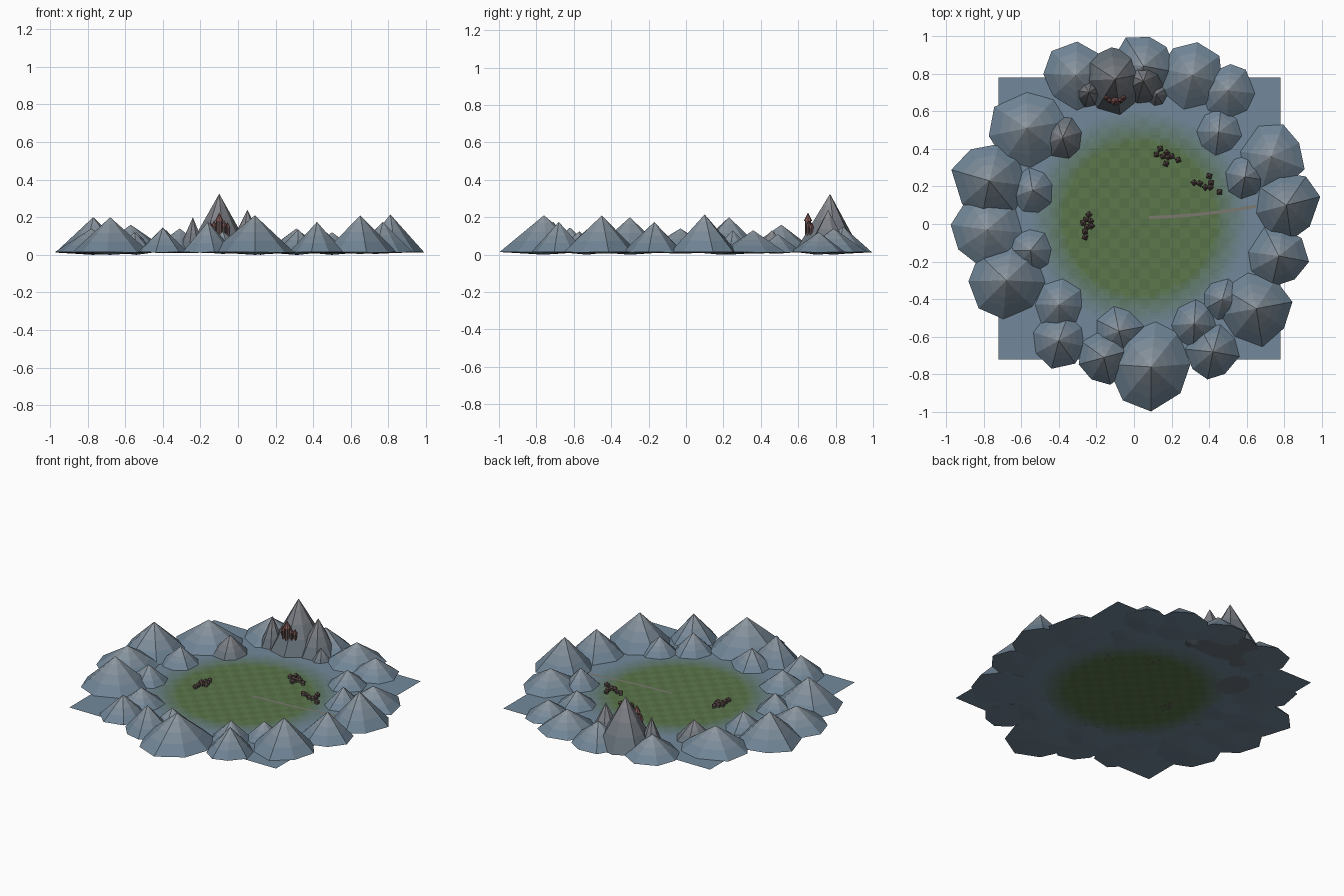
import bpy, bmesh, math, random
from mathutils import Vector, Matrix

if "Cube" in bpy.data.objects:
    bpy.data.objects.remove(bpy.data.objects["Cube"])

random.seed(4)
GROUND = 0.014


def mat(name, rgb):
    m = bpy.data.materials.get(name) or bpy.data.materials.new(name)
    m.diffuse_color = (*rgb, 1)
    m.use_nodes = True
    m.node_tree.nodes["Principled BSDF"].inputs["Base Color"].default_value = m.diffuse_color
    return m


def lerp(a, b, t):
    return tuple(p + (q - p) * t for p, q in zip(a, b))


def finish(bm, name, mats):
    me = bpy.data.meshes.new(name)
    bmesh.ops.recalc_face_normals(bm, faces=bm.faces)
    bm.to_mesh(me)
    bm.free()
    for m in mats:
        me.materials.append(m)
    ob = bpy.data.objects.new(name, me)
    bpy.context.collection.objects.link(ob)
    return ob


# Meadow: square sheet, green in the middle fading to blue-grey, faint checks
BLUE, GREEN = (0.17, 0.25, 0.33), (0.11, 0.19, 0.075)
LEVELS = 10
meadow_mats = []
for tone in (1.0, 0.87):
    for i in range(LEVELS):
        c = lerp(GREEN, BLUE, i / (LEVELS - 1))
        k = tone + (1 - tone) * i / (LEVELS - 1)
        meadow_mats.append(mat(f"meadow_{tone}_{i}", tuple(v * k for v in c)))
bm = bmesh.new()
bmesh.ops.create_grid(bm, x_segments=84, y_segments=84, size=0.75,
                      matrix=Matrix.Translation((0.03, 0.03, GROUND)))
for f in bm.faces:
    c = f.calc_center_median()
    d = math.hypot(c.x - 0.03, c.y - 0.03)
    t = min(max((d - 0.40) / 0.18, 0), 1)
    check = (math.floor((c.x + 2) / 0.0536) + math.floor((c.y + 2) / 0.0536)) % 2
    f.material_index = round(t * (LEVELS - 1)) + LEVELS * check
me_ground = finish(bm, "meadow", meadow_mats)


# Mountains: irregular low-poly cones, colour bands from foot to peak
def mountain(name, x, y, r, h, foot, peak, sides):
    bm = bmesh.new()
    bands = (0.0, 0.3, 0.55, 0.8)
    phase = -math.pi / 2 + (0 if r > 0.21 else random.uniform(-0.3, 0.3))
    rim = []
    for i in range(sides):
        a = phase + math.tau * i / sides + (random.uniform(-0.12, 0.12) if i else 0)
        k = r * (random.uniform(0.9, 1.06) if i else 1.03)
        px = min(max(x + k * math.cos(a), -0.99), 0.99)
        py = min(max(y + k * math.sin(a), -1.0), 1.0)
        rim.append(Vector((px, py, GROUND + random.uniform(-0.002, 0.002))))
    tip = Vector((x, y, h))
    rings = [[bm.verts.new(p.lerp(tip, t)) for p in rim] for t in bands]
    apex = bm.verts.new(tip)
    bottom = bm.verts.new((x, y, random.choice((0.0, 0.005, 0.01))))
    for i in range(sides):
        j = (i + 1) % sides
        for b in range(len(bands) - 1):
            f = bm.faces.new((rings[b][i], rings[b][j], rings[b + 1][j], rings[b + 1][i]))
            f.material_index = b
        bm.faces.new((rings[-1][i], rings[-1][j], apex)).material_index = len(bands) - 1
        bm.faces.new((rings[0][j], rings[0][i], bottom))
    mats = [mat(f"{name.split('_')[0]}_band_{b}", lerp(foot, peak, b / 3)) for b in range(4)]
    finish(bm, name, mats)


# x, y, radius, peak height
MOUNTAINS = [
    (0.05, 0.84, 0.17, 0.15), (0.31, 0.79, 0.18, 0.14), (0.50, 0.71, 0.145, 0.12),
    (0.45, 0.49, 0.125, 0.11), (0.73, 0.36, 0.18, 0.13), (0.59, 0.25, 0.115, 0.13),
    (0.81, 0.10, 0.18, 0.215), (0.77, -0.17, 0.165, 0.175), (0.65, -0.45, 0.20, 0.21),
    (0.47, -0.40, 0.11, 0.12), (0.42, -0.68, 0.145, 0.175), (0.32, -0.53, 0.13, 0.135),
    (0.09, -0.76, 0.23, 0.21), (-0.16, -0.71, 0.145, 0.175), (-0.08, -0.57, 0.13, 0.125),
    (-0.40, -0.62, 0.15, 0.145), (-0.40, -0.43, 0.135, 0.12), (-0.68, -0.30, 0.20, 0.20),
    (-0.55, -0.14, 0.12, 0.12), (-0.78, -0.03, 0.20, 0.14), (-0.77, 0.23, 0.205, 0.20),
    (-0.54, 0.18, 0.12, 0.12), (-0.57, 0.51, 0.205, 0.16), (-0.31, 0.79, 0.18, 0.14),
]
for i, (x, y, r, h) in enumerate(MOUNTAINS):
    mountain(f"mountain_{i}", x, y, r, h, (0.16, 0.23, 0.30), (0.27, 0.31, 0.35), 8)

# Darker crags around the castle peak
CRAGS = [(-0.10, 0.77, 0.185, 0.325), (-0.24, 0.70, 0.08, 0.20), (0.05, 0.76, 0.12, 0.24),
         (0.12, 0.69, 0.06, 0.09), (-0.38, 0.46, 0.115, 0.13)]
for i, (x, y, r, h) in enumerate(CRAGS):
    mountain(f"crag_{i}", x, y, r, h, (0.14, 0.17, 0.20), (0.25, 0.25, 0.27), 8)


# Towers and cottages share one body-plus-pointed-roof helper
def hut(bm, x, y, z, w, wall, roof, sides, yaw=0.0):
    for base, top, r1, r2, m in ((z, z + wall, w, w, 0),
                                 (z + wall, z + wall + roof, w * 1.35, 0, 1)):
        res = bmesh.ops.create_cone(
            bm, cap_ends=True, segments=sides, radius1=r1, radius2=r2, depth=top - base,
            matrix=Matrix.Translation((x, y, (base + top) / 2)) @ Matrix.Rotation(yaw, 4, 'Z'))
        for f in {f for v in res["verts"] for f in v.link_faces}:
            f.material_index = m


# Castle on the peak's front slope
bm = bmesh.new()
hut(bm, -0.10, 0.652, 0.10, 0.017, 0.08, 0.045, 8)
for dx, dy, top in ((-0.045, 0.018, 0.145), (0.045, 0.018, 0.145),
                    (-0.027, 0.003, 0.155), (0.027, 0.003, 0.155)):
    hut(bm, -0.10 + dx, 0.652 + dy, 0.10, 0.011, top - 0.10, 0.028, 8)
finish(bm, "castle", [mat("castle_wall", (0.13, 0.085, 0.085)),
                      mat("castle_roof", (0.23, 0.10, 0.095))])

# Three villages of tiny cottages
VILLAGES = {
    "north_village": [(.14, .40), (.12, .37), (.175, .38), (.18, .355), (.17, .32),
                      (.20, .36), (.235, .34), (.155, .36)],
    "east_village": [(.32, .22), (.35, .215), (.40, .255), (.41, .22), (.38, .195),
                     (.455, .17), (.405, .195)],
    "west_village": [(-.24, .05), (-.255, .025), (-.23, .015), (-.25, -.015),
                     (-.225, -.01), (-.26, -.07), (-.26, -.04), (-.27, .005)],
}
for name, spots in VILLAGES.items():
    bm = bmesh.new()
    for x, y in spots:
        hut(bm, x, y, GROUND, 0.014, 0.016, 0.014, 4, random.uniform(0, 1.5))
    finish(bm, name, [mat("cottage_wall", (0.10, 0.08, 0.075)),
                      mat("cottage_roof", (0.09, 0.06, 0.055))])

# Road: gently curving flat strip leading out between the eastern hills
bm = bmesh.new()
pairs = []
for i in range(17):
    t = i / 16
    x, y = 0.08 + 0.57 * t, 0.035 + 0.015 * t + 0.045 * t * t
    pairs.append([bm.verts.new((x, y + s * 0.008, GROUND + 0.002)) for s in (-1, 1)])
for a, b in zip(pairs, pairs[1:]):
    bm.faces.new((a[0], b[0], b[1], a[1]))
finish(bm, "road", [mat("road", (0.20, 0.19, 0.16))])
